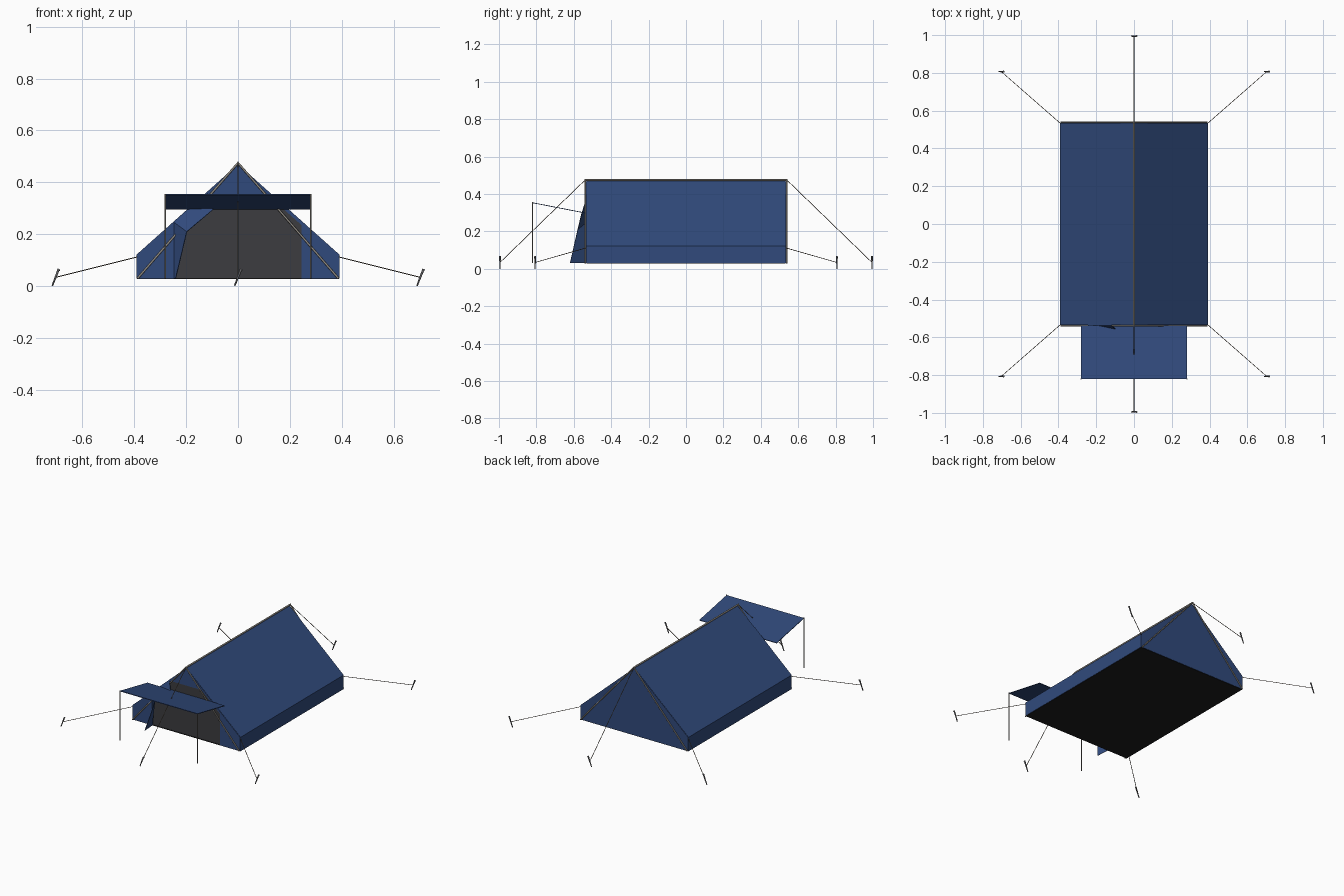
import bpy, bmesh, math
from mathutils import Vector

if "Cube" in bpy.data.objects:
    bpy.data.objects.remove(bpy.data.objects["Cube"])


def material(name, rgb):
    m = bpy.data.materials.new(name)
    m.diffuse_color = (*rgb, 1)
    m.use_nodes = True
    m.node_tree.nodes["Principled BSDF"].inputs["Base Color"].default_value = m.diffuse_color
    return m


NAVY = material("navy_fabric", (0.03, 0.068, 0.2))
BLACK = material("black_groundsheet", (0.012, 0.012, 0.013))
MESH = material("dark_net", (0.045, 0.045, 0.05))
METAL = material("pole_metal", (0.3, 0.28, 0.25))
CORD = material("guy_cord", (0.16, 0.13, 0.1))
STEEL = material("stake_steel", (0.15, 0.15, 0.16))


def sheet(name, verts, faces, mat, thick=0.004):
    """Thin cloth panel with a little thickness."""
    me = bpy.data.meshes.new(name)
    me.from_pydata(verts, [], faces)
    bm = bmesh.new()
    bm.from_mesh(me)
    bmesh.ops.recalc_face_normals(bm, faces=bm.faces)
    bm.to_mesh(me)
    bm.free()
    ob = bpy.data.objects.new(name, me)
    bpy.context.collection.objects.link(ob)
    me.materials.append(mat)
    s = ob.modifiers.new("thickness", "SOLIDIFY")
    s.thickness = thick
    s.offset = 0
    return ob


def rod(name, a, b, r, mat, sides=8, r2=None):
    """Straight round bar from a to b."""
    a, b = Vector(a), Vector(b)
    d = b - a
    bpy.ops.mesh.primitive_cone_add(
        vertices=sides, radius1=r, radius2=r if r2 is None else r2, depth=d.length,
        location=(a + b) / 2, rotation=d.to_track_quat("Z", "Y").to_euler())
    ob = bpy.context.object
    ob.name = name
    ob.data.materials.append(mat)
    bpy.ops.object.shade_smooth_by_angle(angle=math.radians(50))
    return ob


# Tent cross-section, extruded from front to back
W, Y, Z0, ZW, ZR = 0.39, 0.533, 0.03, 0.12, 0.468
outline = [(-W, Z0), (-W, ZW), (0, ZR), (W, ZW), (W, Z0)]
ends = [[(x, y, z) for x, z in outline] for y in (-Y, Y)]
sheet("roof_and_walls", ends[0] + ends[1],
      [(i, i + 1, i + 6, i + 5) for i in range(4)], NAVY)
sheet("back_panel", ends[1], [range(5)], NAVY)
sheet("groundsheet", [(-W, -Y, Z0), (W, -Y, Z0), (W, Y, Z0), (-W, Y, Z0)],
      [range(4)], BLACK)

# Front panel with a doorway, and the net filling it
door = [(0.245, Z0), (0.245, 0.235), (0.11, 0.355),
        (-0.11, 0.355), (-0.245, 0.235), (-0.245, Z0)]
front = outline + door
sheet("front_panel", [(x, -Y, z) for x, z in front], [range(len(front))], NAVY)
sheet("door_net", [(x, -Y + 0.004, z) for x, z in door], [range(6)], MESH, 0.002)

# Door flap swung open on the left
sheet("door_flap",
      [(-0.245, -0.537, Z0), (-0.245, -0.537, 0.245), (-0.12, -0.537, 0.36),
       (-0.24, -0.62, Z0), (-0.197, -0.579, 0.21), (-0.096, -0.558, 0.295)],
      [(0, 1, 4, 3), (1, 2, 5, 4)], NAVY, 0.003)

# Awning over the door
AX, AY, AZ = 0.28, -0.82, 0.353
sheet("awning", [(-AX, -0.537, 0.298), (AX, -0.537, 0.298),
                 (AX, AY, AZ), (-AX, AY, AZ)], [range(4)], NAVY)

# Frame poles
PY = 0.539
rod("ridge_pole", (0, -PY - 0.004, 0.475), (0, PY + 0.004, 0.475), 0.005, METAL)
for sx, side in ((-1, "left"), (1, "right")):
    rod(f"awning_pole_{side}", (sx * AX, AY, Z0), (sx * AX, AY, AZ + 0.003), 0.003, METAL)
    for sy, end in ((-1, "front"), (1, "back")):
        rod(f"{end}_frame_pole_{side}", (sx * 0.387, sy * PY, Z0),
            (0, sy * PY, 0.475), 0.004, METAL)


# Guy ropes with slanted ground stakes
def guy(label, anchor, peg):
    x, y = peg
    rod(f"guy_rope_{label}", anchor, (x, y, 0.034), 0.0018, CORD, 6)
    rod(f"stake_{label}", (x - 0.013, y, 0.001), (x + 0.011, y, 0.063), 0.003,
        STEEL, 8, 0.0045)
    rod(f"stake_head_{label}", (x + 0.011, y, 0.061), (x + 0.013, y, 0.066), 0.0055, STEEL)


for sy, end in ((-1, "front"), (1, "back")):
    guy(f"{end}_middle", (0, sy * PY, 0.475), (0, sy * 0.9945))
    for sx, side in ((-1, "left"), (1, "right")):
        guy(f"{end}_{side}", (sx * W, sy * Y, 0.112), (sx * 0.703, sy * 0.807))
